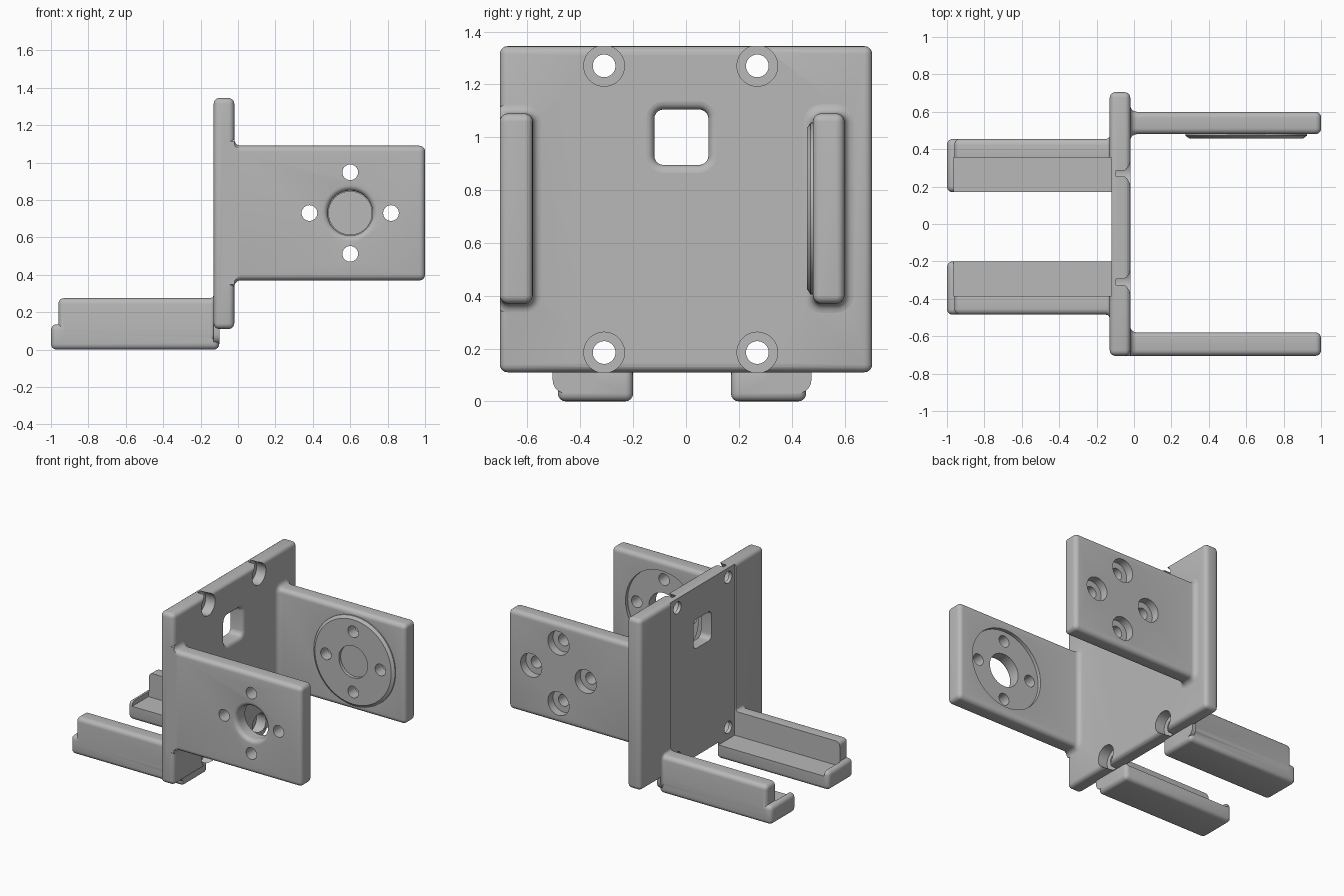
import bpy
import bmesh
from math import sin, cos, pi
from mathutils import Matrix, Vector

if "Cube" in bpy.data.objects:
    bpy.data.objects.remove(bpy.data.objects["Cube"], do_unlink=True)

ROUND = 0.03          # edge rounding
PLATE_BACK, PLATE_FRONT = -0.13, -0.02
HALF_WIDTH = 0.705
MID_Y = -0.015        # centre line of rails and pocket
HUB_X, HUB_Z = 0.6, 0.73

grey = bpy.data.materials.new("plain_grey")
grey.use_nodes = True
grey.diffuse_color = (0.48, 0.48, 0.48, 1)
grey.node_tree.nodes["Principled BSDF"].inputs["Base Color"].default_value = (0.48, 0.48, 0.48, 1)


def finish(name, bm):
    bmesh.ops.recalc_face_normals(bm, faces=bm.faces)
    mesh = bpy.data.meshes.new(name)
    bm.to_mesh(mesh)
    bm.free()
    mesh.materials.append(grey)
    ob = bpy.data.objects.new(name, mesh)
    bpy.context.collection.objects.link(ob)
    return ob


def box(name, low, high, bevel=0.0):
    low, high = Vector(low), Vector(high)
    bm = bmesh.new()
    bmesh.ops.create_cube(bm, size=1)
    for v in bm.verts:
        v.co = (low + high) / 2 + v.co * (high - low)
    if bevel:
        bmesh.ops.bevel(bm, geom=bm.edges[:], offset=bevel, segments=4,
                        profile=0.5, affect='EDGES')
    return finish(name, bm)


def loft(name, ys, zs, sections, radius=ROUND + 0.002, limit=-9):
    """Rounded rectangles in the YZ plane joined along x; sections are (x, growth)."""
    bm = bmesh.new()
    rings = []
    for x, grow in sections:
        r = radius + max(grow, -ROUND)
        ring = []
        for i, (sy, sz) in enumerate([(1, 1), (-1, 1), (-1, -1), (1, -1)]):
            cy = (ys[1] - radius) if sy > 0 else (ys[0] + radius)
            cz = (zs[1] - radius) if sz > 0 else (zs[0] + radius)
            for k in range(6):
                a = (i + k / 5) * pi / 2
                ring.append(bm.verts.new((x, max(cy + r * cos(a), limit), cz + r * sin(a))))
        rings.append(ring)
    for a, b in zip(rings, rings[1:]):
        for i in range(len(a)):
            j = (i + 1) % len(a)
            bm.faces.new((a[i], a[j], b[j], b[i]))
    bm.faces.new(rings[0])
    bm.faces.new(rings[-1])
    return finish(name, bm)


def limb(tip, root, end, flare):
    """Sections for a bar with a rounded tip and a fillet where it meets the plate."""
    d = 1 if tip > root else -1
    steps = [k / 5 * pi / 2 for k in range(6)]
    nose = [(tip - d * ROUND * (1 - cos(a)), -ROUND * (1 - sin(a))) for a in steps]
    foot = [(root + d * flare * (1 - sin(a)), flare * (1 - cos(a))) for a in steps]
    return nose + foot + [(end, flare)]


def lathe(name, axis, centre, profile, segments=48):
    """Solid of revolution; profile holds (position along axis, radius)."""
    bm = bmesh.new()
    rings = []
    for t, r in profile:
        ring = []
        for k in range(segments):
            a = 2 * pi * k / segments
            u, w = r * cos(a), r * sin(a)
            p = (t, centre[0] + u, centre[1] + w) if axis == 'X' else (centre[0] + u, t, centre[1] + w)
            ring.append(bm.verts.new(p))
        rings.append(ring)
    for a, b in zip(rings, rings[1:]):
        for i in range(segments):
            j = (i + 1) % segments
            bm.faces.new((a[i], a[j], b[j], b[i]))
    bm.faces.new(rings[0])
    bm.faces.new(rings[-1])
    return finish(name, bm)


# Upright plate
bracket = box("bracket", (PLATE_BACK, -HALF_WIDTH, 0.11),
              (PLATE_FRONT, HALF_WIDTH, 1.345), ROUND)

# Two side arms, the right one flush with the plate edge
arm = limb(1.0, PLATE_FRONT, -0.08, 0.035)
adds = [
    loft("right_arm", (-HALF_WIDTH, -0.58), (0.37, 1.09), arm, limit=-HALF_WIDTH),
    loft("left_arm", (0.48, 0.6), (0.37, 1.09), arm),
    lathe("hub_disc", 'Y', (HUB_X, HUB_Z),
          [(0.52, 0.325), (0.472, 0.325), (0.458, 0.305)], 64),
]

# Two L-shaped rails behind the plate
for side, label in ((1, "left"), (-1, "right")):
    def span(a, b):
        return sorted((MID_Y + side * a, MID_Y + side * b))
    lo, hi = span(0.185, 0.47)
    adds.append(box(label + "_rail_floor", (-1, lo, 0), (-0.1, hi, 0.135), ROUND))
    adds.append(loft(label + "_rail_wall", span(0.34, 0.47), (0.05, 0.275),
                     limb(-0.96, PLATE_BACK, -0.1, 0.02)))

# Board pocket between the rails
cuts = [box("pocket_cutter", (-0.965, MID_Y - 0.37, 0.1), (-0.12, MID_Y + 0.37, 1.6))]

# Plate window with a softened front edge
soft = [(PLATE_FRONT - ROUND * (1 - sin(a)), ROUND * (1 - cos(a)))
        for a in (k * pi / 10 for k in range(6))]
cuts.append(loft("window_cutter", (-0.12, 0.085), (0.895, 1.105),
                 [(-0.3, 0)] + soft + [(0.1, ROUND)], radius=0.035))

# Counterbored screw holes at the plate corners
for y in (-0.31, 0.27):
    for z in (0.185, 1.27):
        cuts.append(lathe("screw_cutter", 'X', (y, z),
                          [(-0.3, 0.043), (-0.095, 0.043), (-0.095, 0.077), (0.1, 0.077)]))

# Mounting holes through both arms, counterbored on the left outside
for dx, dz in ((1, 0), (-1, 0), (0, 1), (0, -1)):
    cuts.append(lathe("mount_cutter", 'Y', (HUB_X + 0.218 * dx, HUB_Z + 0.218 * dz),
                      [(-0.9, 0.042), (0.54, 0.042), (0.54, 0.085), (0.8, 0.085)], 32))

# Right arm: shaft hole with rounded mouth and inner seat; left arm: shallow dimple
mouth = [(-HALF_WIDTH + ROUND * (1 - cos(a)), 0.12 + ROUND * (1 - sin(a)))
         for a in (k * pi / 10 for k in range(6))]
cuts.append(lathe("shaft_cutter", 'Y', (HUB_X, HUB_Z),
                  [(-0.9, 0.12 + ROUND)] + mouth + [(-0.605, 0.12), (-0.605, 0.29), (-0.4, 0.29)], 64))
cuts.append(lathe("dimple_cutter", 'Y', (HUB_X, HUB_Z), [(0.3, 0.115), (0.48, 0.115)], 64))

# Merge and cut everything into one solid
for operation, parts in (('UNION', adds), ('DIFFERENCE', cuts)):
    for part in parts:
        mod = bracket.modifiers.new(part.name, 'BOOLEAN')
        mod.operation = operation
        mod.solver = 'EXACT'
        mod.object = part
bpy.context.view_layer.update()
solid = bpy.data.meshes.new_from_object(
    bracket.evaluated_get(bpy.context.evaluated_depsgraph_get()))
bracket.modifiers.clear()
bracket.data = solid
solid.name = "bracket"
for part in adds + cuts:
    bpy.data.objects.remove(part, do_unlink=True)
solid.materials.clear()
solid.materials.append(grey)
for poly in solid.polygons:
    poly.material_index = 0

bpy.ops.object.select_all(action='DESELECT')
bracket.select_set(True)
bpy.context.view_layer.objects.active = bracket
bpy.ops.object.shade_smooth_by_angle(angle=pi / 6)
